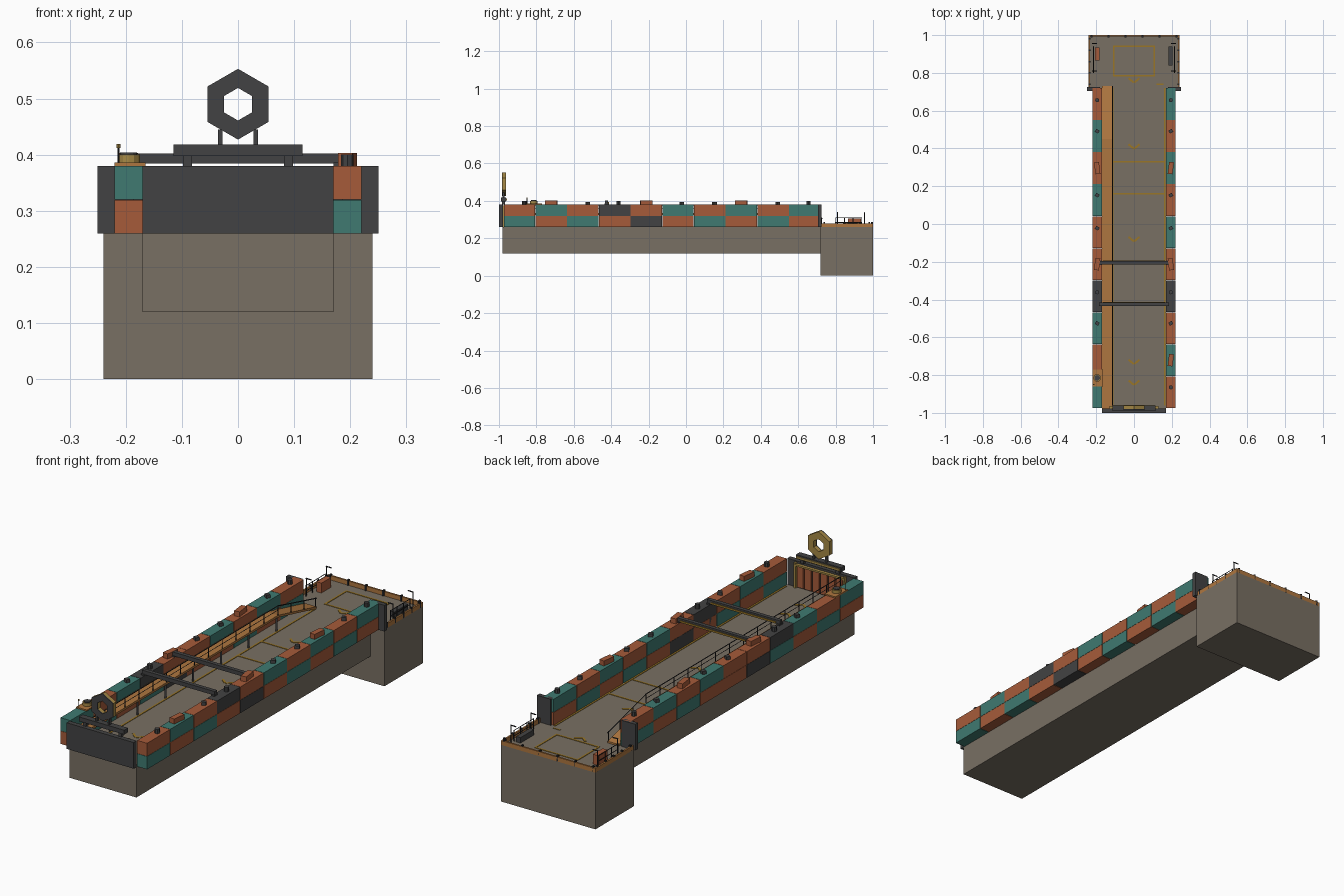
import bpy, bmesh, math
from mathutils import Matrix, Vector

if "Cube" in bpy.data.objects:
    bpy.data.objects.remove(bpy.data.objects["Cube"], do_unlink=True)


def material(name, r, g, b):
    m = bpy.data.materials.new(name)
    m.use_nodes = True
    m.diffuse_color = (r, g, b, 1)
    bsdf = next(n for n in m.node_tree.nodes if n.type == 'BSDF_PRINCIPLED')
    bsdf.inputs["Base Color"].default_value = (r, g, b, 1)
    return m


CONCRETE = material("concrete", .19, .16, .125)
RUST = material("rust_orange", .38, .105, .042)
TEAL = material("teal", .05, .195, .165)
DARK = material("dark_steel", .055, .055, .056)
WOOD = material("deck_orange", .42, .18, .05)
GOLD = material("gold", .38, .25, .06)
PAINT = material("floor_paint", .32, .18, .02)
BLACK = material("black_rail", .02, .02, .022)


def finish(name, bm, mat):
    bmesh.ops.recalc_face_normals(bm, faces=bm.faces)
    mesh = bpy.data.meshes.new(name)
    bm.to_mesh(mesh)
    bm.free()
    mesh.materials.append(mat)
    ob = bpy.data.objects.new(name, mesh)
    bpy.context.collection.objects.link(ob)
    return ob


def box(name, mat, x, y, z, turn=0):
    """Box spanning three (low, high) ranges, turned about its own z axis."""
    bm = bmesh.new()
    mid = Vector([sum(r) / 2 for r in (x, y, z)])
    size = [r[1] - r[0] for r in (x, y, z)]
    mat4 = Matrix.Translation(mid) @ Matrix.Rotation(turn, 4, 'Z') @ Matrix.Diagonal((*size, 1))
    bmesh.ops.create_cube(bm, size=1, matrix=mat4)
    return finish(name, bm, mat)


def bar(name, mat, a, b, width=.005, sides=4):
    """Straight rod between two points."""
    a, b = Vector(a), Vector(b)
    d = b - a
    bm = bmesh.new()
    m = Matrix.Translation((a + b) / 2) @ d.to_track_quat('Z', 'Y').to_matrix().to_4x4()
    bmesh.ops.create_cone(bm, cap_ends=True, segments=sides, radius1=width / 2,
                          radius2=width / 2, depth=d.length, matrix=m)
    return finish(name, bm, mat)


def hex_ring(name, mat, y, outer=.063, inner=.029, zc=.49):
    """Pointed-top hexagonal ring spanning a y range."""
    bm = bmesh.new()
    loops = [[bm.verts.new((r * math.sin(i * math.pi / 3), yy, zc + r * math.cos(i * math.pi / 3)))
              for i in range(6)] for r, yy in ((outer, y[0]), (outer, y[1]), (inner, y[1]), (inner, y[0]))]
    for k in range(4):
        for i in range(6):
            j = (i + 1) % 6
            n = loops[(k + 1) % 4]
            bm.faces.new((loops[k][i], loops[k][j], n[j], n[i]))
    return finish(name, bm, mat)


# Concrete masses
FLOOR = .26
box("long_floor", CONCRETE, (-.17, .17), (-.98, .72), (.12, FLOOR))
box("rear_platform", CONCRETE, (-.24, .24), (.72, 1), (0, FLOOR))

# Stacked container walls; the lower row is the upper row shifted by one
PALETTE = {"R": RUST, "T": TEAL, "D": DARK}
START, STEP = -.975, .1695
for side, top, low in ((1, "RTRDRTRTRT", "TRTRDRTRTR"), (-1, "TRTDRRTRTR", "RTRTDRRTRT")):
    xs = tuple(sorted((side * .17, side * .22)))
    for i in range(10):
        y0 = START + i * STEP
        ys = (y0 + .001, y0 + STEP - .001)
        box("lower_container", PALETTE[low[i]], xs, ys, (.26, .319))
        box("upper_container", PALETTE[top[i]], xs, ys, (.32, .38))
        # Roof equipment
        yc, xc = y0 + STEP * (.62 if i % 2 else .65), side * .195
        if i in (4, 7) or (i == 1 and side == 1):
            yc = y0 + STEP / 2
            box("roof_crate", RUST, (xc - .013, xc + .013), (yc - .032, yc + .032),
                (.38, .403), side * (.12 if i == 4 else -.12))
        elif i in (0, 3, 9) and (side == 1 or i):
            bar("roof_vent", DARK, (xc, yc, .38), (xc, yc, .4), .022, 8)
        elif i > 1:
            box("roof_unit", DARK, (xc - .01, xc + .01), (yc - .009, yc + .009), (.38, .395), side * .5)
    # End pillars
    box("end_pillar", DARK, tuple(sorted((side * .18, side * .25))), (.705, .725), (.26, .38))

# Front gate with slatted inner face
box("gate_wall", DARK, (-.17, .17), (-1, -.978), (.26, .38))
for i in range(6):
    x = -.1 + i * .04
    box("gate_slat", RUST, (x - .016, x + .016), (-.978, -.97), (.265, .36))
for x in (-.125, .125):
    box("gate_post", GOLD, (x - .005, x + .005), (-.978, -.966), (.26, .375))
box("gate_rail", GOLD, (-.13, .13), (-.978, -.964), (.362, .37))

# Hexagonal sign above the gate
box("sign_beam", DARK, (-.115, .115), (-.99, -.962), (.398, .418))
box("sign_beam_trim", GOLD, (-.11, .11), (-.962, -.957), (.402, .412))
for s in (-1, 1):
    box("beam_leg", DARK, (s * .09 - .008, s * .09 + .008), (-.985, -.969), (.38, .398))
    box("sign_leg", DARK, (s * .032 - .004, s * .032 + .004), (-.982, -.97), (.418, .445))
hex_ring("sign_front", DARK, (-.985, -.98))
hex_ring("sign_back", GOLD, (-.98, -.962))

# Cross beams
for y in (-.425, -.205):
    box("cross_beam", DARK, (-.185, .185), (y - .009, y + .009), (.384, .402))
    box("beam_trim", PAINT, (-.165, .165), (y + .009, y + .012), (.387, .394))
    for s in (-1, 1):
        box("beam_foot", DARK, (s * .178 - .008, s * .178 + .008), (y - .012, y + .012), (.26, .386))

# Raised walkway, its ramp and railing
DECK, BEND, FOOT = .335, .45, .73
box("walkway", WOOD, (-.17, -.112), (-.976, BEND), (DECK - .01, DECK))
ramp = box("walkway_ramp", WOOD, (-.17, -.112), (BEND, FOOT), (DECK - .01, DECK))
for v in ramp.data.vertices:
    if v.co.y > BEND + .1:
        v.co.z += FLOOR + .008 - DECK
bar("walkway_handrail", BLACK, (-.113, -.96, .378), (-.113, BEND, .378), .005)
bar("walkway_midrail", BLACK, (-.113, -.96, .358), (-.113, BEND, .358), .003)
bar("ramp_handrail", BLACK, (-.113, BEND, .378), (-.113, FOOT, .306), .005)
for i in range(15):
    y = -.96 + i * (BEND + .96) / 14
    bar("railing_post", BLACK, (-.113, y, DECK), (-.113, y, .378), .005)
    if i % 2 == 0:
        bar("deck_support", DARK, (-.12, y, FLOOR), (-.12, y, DECK - .01), .01)
for y, z in ((.545, .311), (.64, .287), (.725, .268)):
    bar("ramp_post", BLACK, (-.113, y, z), (-.113, y, z + .043), .005)

# Lookout on the right wall
box("lookout_deck", WOOD, (-.22, -.165), (-.86, -.77), (.38, .386))
bar("lookout_drum", GOLD, (-.195, -.815, .386), (-.195, -.815, .4), .04, 12)
bar("lookout_drum_top", DARK, (-.195, -.815, .4), (-.195, -.815, .404), .03, 12)
bar("lookout_mast", BLACK, (-.213, -.85, .38), (-.213, -.85, .415), .003)
bar("mast_lamp", GOLD, (-.213, -.85, .412), (-.213, -.85, .419), .007, 8)

# Rear platform kerb with stub posts
KERB = (FLOOR, .28)
box("back_kerb", WOOD, (-.24, .24), (.992, 1), KERB)
for i in range(6):
    x = -.225 + i * .09
    box("kerb_post", BLACK, (x - .004, x + .004), (.988, 1), (FLOOR, .286))
for s in (-1, 1):
    box("side_kerb", WOOD, tuple(sorted((s * .232, s * .24))), (.725, .992), KERB)
    for y in (.74, .8, .86, .92, .98):
        box("kerb_post", BLACK, (s * .235 - .005, s * .235 + .005), (y - .004, y + .004), (FLOOR, .286))
    # Handrails and lamp posts
    for z in (.285, .31):
        bar("platform_handrail", BLACK, (s * .215, .8, z), (s * .215, .94, z), .004)
    for y in (.8, .847, .893, .94):
        bar("handrail_post", BLACK, (s * .215, y, FLOOR), (s * .215, y, .312), .004)
    for y in (.81, .955):
        bar("lamp_post", BLACK, (s * .22, y, FLOOR), (s * .22, y, .338), .005)
        bar("lamp_arm", BLACK, (s * .222, y, .338), (s * .195, y, .338), .006)
box("platform_crate", RUST, (-.207, -.182), (.865, .935), (FLOOR, .305))
box("platform_locker", DARK, (.183, .205), (.84, .94), (FLOOR, .285))

# Painted floor markings
PLATE = (FLOOR, FLOOR + .002)


def stripe(x, y):
    box("floor_stripe", PAINT, x, y, PLATE)


for y in (.785, .94):
    stripe((-.11, .11), (y - .004, y + .004))
for x in (-.107, .107):
    stripe((x - .004, x + .004), (.785, .94))
for y in (.16, .33):
    stripe((-.112, .165), (y - .004, y + .004))
for x in (-.113, .164):
    stripe((x - .004, x + .004), (-.96, .72))
stripe((.12, .155), (.737, .743))
for y in (.76, .41, -.08, -.73, -.84):
    for s in (-1, 1):
        xc = s * .015
        box("floor_chevron", PAINT, (xc - .018, xc + .018), (y - .005, y + .005), PLATE, s * .7)
